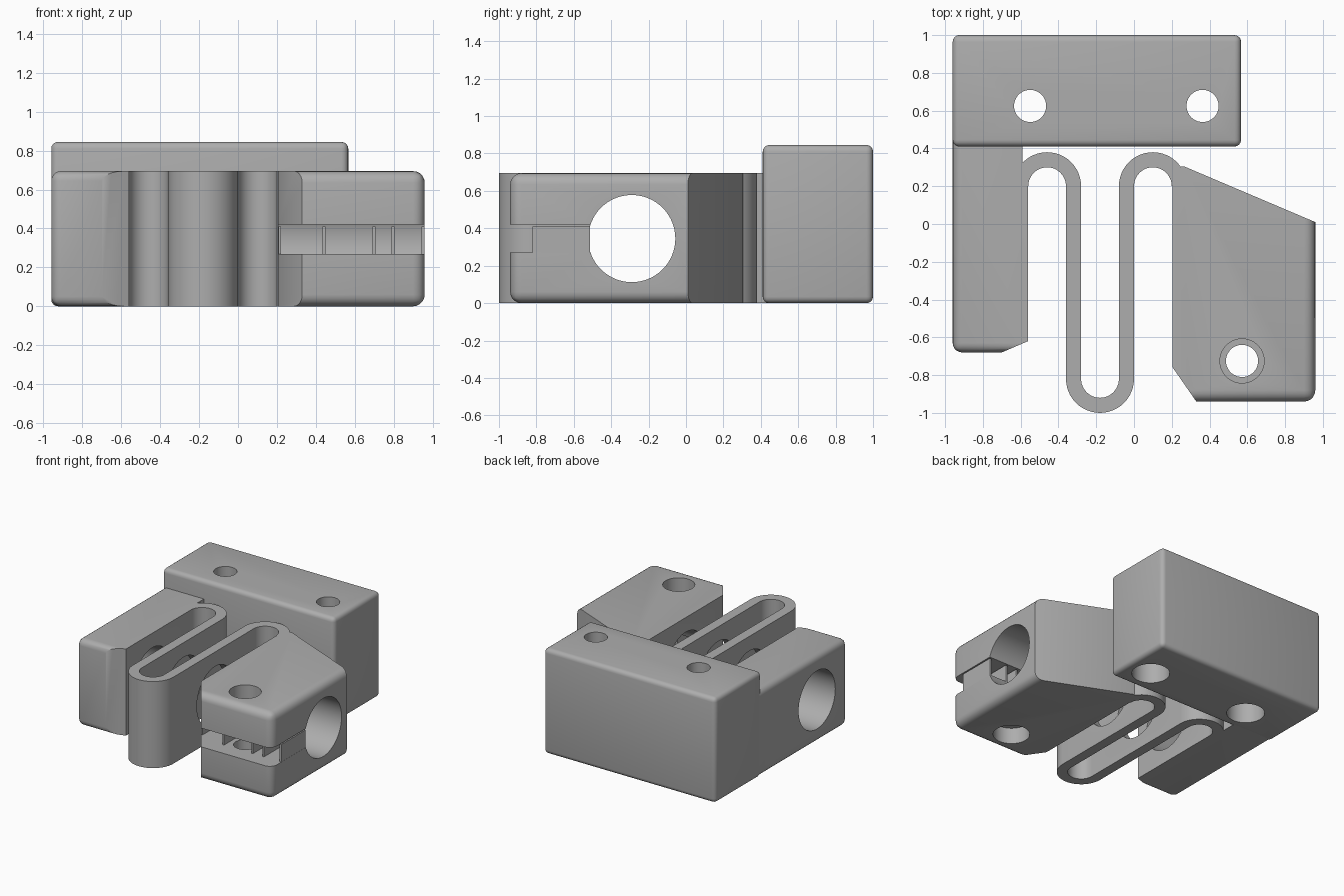
import bpy, bmesh
from math import pi, cos, sin, radians
from mathutils import Matrix, Vector

cube = bpy.data.objects.get("Cube")
if cube:
    bpy.data.objects.remove(cube, do_unlink=True)

GREY = (0.42, 0.42, 0.42, 1)
grey = bpy.data.materials.new("plain grey")
grey.use_nodes = True
grey.diffuse_color = GREY
grey.node_tree.nodes["Principled BSDF"].inputs["Base Color"].default_value = GREY

HEIGHT = 0.695


def finish(name, bm):
    bmesh.ops.recalc_face_normals(bm, faces=bm.faces)
    mesh = bpy.data.meshes.new(name)
    bm.to_mesh(mesh)
    bm.free()
    mesh.materials.append(grey)
    ob = bpy.data.objects.new(name, mesh)
    bpy.context.collection.objects.link(ob)
    return ob


def prism(name, outline, z0=0, z1=HEIGHT, chain=(), radius=0.06):
    """Extruded outline; the rim and corners along the chain of corners are rounded."""
    bm = bmesh.new()
    low = [bm.verts.new((x, y, z0)) for x, y in outline]
    high = [bm.verts.new((x, y, z1)) for x, y in outline]
    n = len(outline)
    bm.faces.new(low[::-1])
    bm.faces.new(high)
    for i in range(n):
        j = (i + 1) % n
        bm.faces.new((low[i], low[j], high[j], high[i]))
    edges = []
    for a, b in zip(chain, chain[1:]):
        edges += [bm.edges.get((ring[a], ring[b])) for ring in (low, high)]
    edges += [bm.edges.get((low[i], high[i])) for i in chain[1:-1]]
    if edges:
        bmesh.ops.bevel(bm, geom=edges, offset=radius, segments=5,
                        profile=0.5, affect='EDGES')
    return finish(name, bm)


def box(name, x0, x1, y0, y1, z0, z1, bevel=0):
    bm = bmesh.new()
    bmesh.ops.create_cube(bm, size=1)
    for v in bm.verts:
        v.co = Vector(((x0, x1)[v.co.x > 0], (y0, y1)[v.co.y > 0], (z0, z1)[v.co.z > 0]))
    if bevel:
        bmesh.ops.bevel(bm, geom=bm.edges[:], offset=bevel, segments=4,
                        profile=0.5, affect='EDGES')
    return finish(name, bm)


def cylinder(name, centre, radius, length, along_x=False):
    bm = bmesh.new()
    turn = Matrix.Rotation(pi / 2, 4, 'Y') if along_x else Matrix()
    bmesh.ops.create_cone(bm, cap_ends=True, segments=64, radius1=radius, radius2=radius,
                          depth=length, matrix=Matrix.Translation(centre) @ turn)
    return finish(name, bm)


def cut(target, cutters):
    bpy.context.view_layer.objects.active = target
    for cutter in cutters:
        cutter.hide_render = True
        mod = target.modifiers.new("cut", 'BOOLEAN')
        mod.operation, mod.solver, mod.object = 'DIFFERENCE', 'EXACT', cutter
        bpy.ops.object.modifier_apply(modifier=mod.name)


def arc(cx, cy, r, start, end, steps=24):
    return [(cx + r * cos(radians(start + (end - start) * i / steps)),
             cy + r * sin(radians(start + (end - start) * i / steps)))
            for i in range(steps + 1)]


def spring_side(shift):
    """One side of the serpentine strip, offset from its centreline."""
    r = 0.14
    return (arc(-0.46, 0.2, r + shift, 180, 0)
            + arc(-0.18, -0.82, r - shift, 180, 360)
            + arc(0.10, 0.2, r + shift, 180, 0))


# Rear mounting block with two counterbored screw holes
rear_block = box("rear_block", -0.96, 0.567, 0.41, 1.0, 0, 0.845, bevel=0.035)

# Left arm, chamfered at its inner front corner
left_arm = prism("left_arm",
                 [(-0.96, 0.445), (-0.96, -0.68), (-0.70, -0.68), (-0.56, -0.62),
                  (-0.56, 0.2), (-0.59, 0.33), (-0.59, 0.445)],
                 chain=(0, 1, 2), radius=0.05)

# Serpentine flexure between arm and clamp
flexure = prism("flexure_spring", spring_side(0.04) + spring_side(-0.04)[::-1])

# Clamp block
clamp = prism("clamp_block",
              [(0.33, -0.94), (0.96, -0.94), (0.96, 0.01), (0.265, 0.305),
               (0.22, 0.3), (0.205, 0.2), (0.205, -0.76)],
              chain=(0, 1, 2))

# Cutters
bore = cylinder("bore_cutter", (0, -0.29, 0.345), 0.233, 3, along_x=True)
slot = box("slot_cutter", 0.1, 1.1, -1.1, -0.45, 0.27, 0.42)
bolt_x, bolt_y = 0.572, -0.725
bolt = [cylinder("bolt_cutter", (bolt_x, bolt_y, 0.4), 0.085, 2),
        cylinder("bolt_head_cutter", (bolt_x, bolt_y, 0.8), 0.117, 0.5),
        cylinder("bolt_nut_cutter", (bolt_x, bolt_y, 0), 0.135, 0.26)]
screws = []
for x in (-0.55, 0.363):
    screws += [cylinder("screw_cutter", (x, 0.625, 0.4), 0.085, 2),
               cylinder("screw_head_cutter", (x, 0.625, 0), 0.14, 0.6)]

cut(rear_block, screws)
cut(left_arm, [bore])
cut(flexure, [bore])
cut(clamp, [bore, slot] + bolt)
for cutter in [bore, slot] + bolt + screws:
    bpy.data.objects.remove(cutter, do_unlink=True)

# Thin ribs inside the clamp slot
ribs = [box("slot_rib", x, x + 0.015, -0.765 if x < 0.3 else -0.82, -0.512, 0.265, 0.41)
        for x in (0.207, 0.435, 0.692, 0.79, 0.944)]

for ob in [rear_block, left_arm, flexure, clamp]:
    bpy.ops.object.select_all(action='DESELECT')
    ob.select_set(True)
    bpy.context.view_layer.objects.active = ob
    bpy.ops.object.shade_smooth_by_angle(angle=radians(35))
